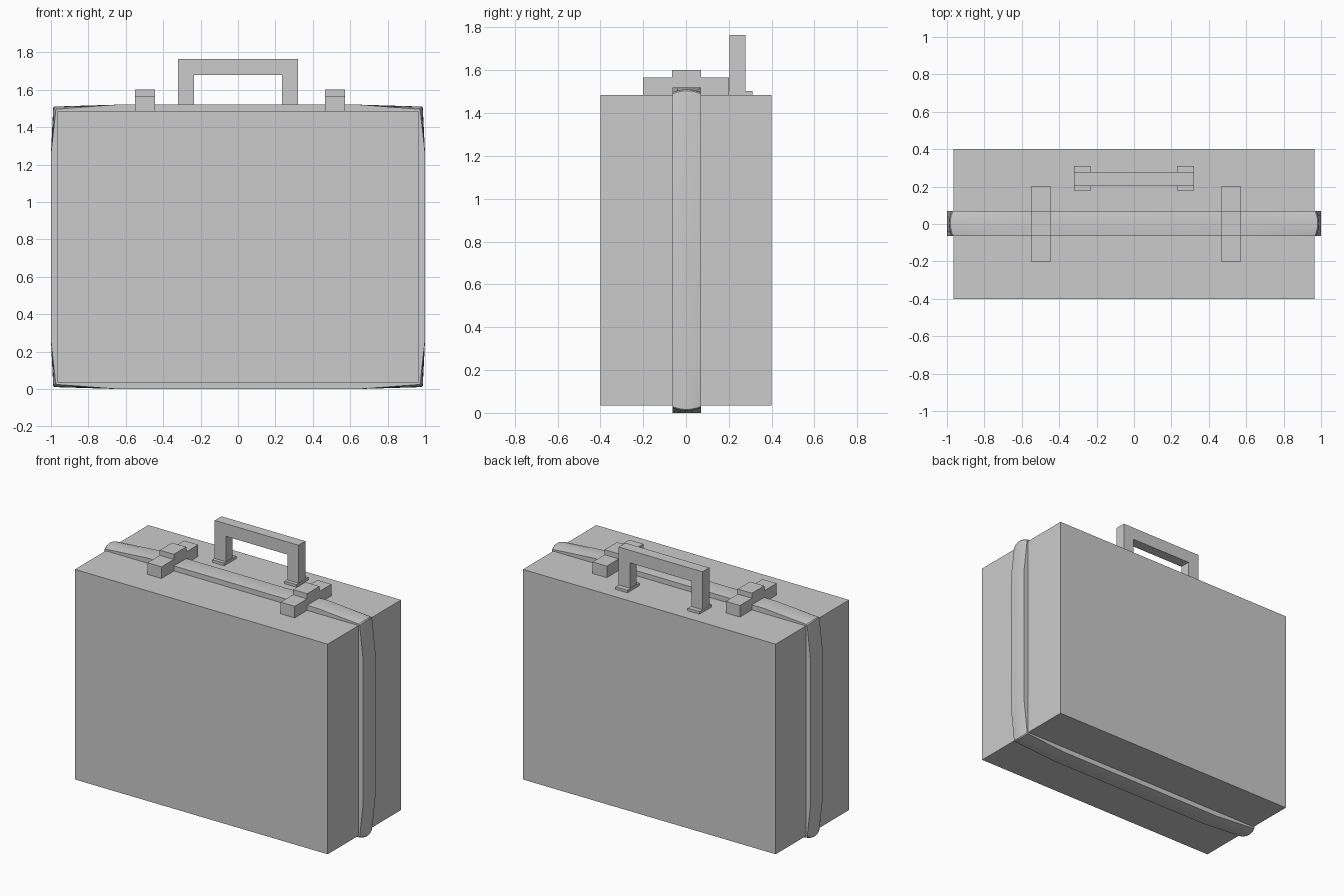
import bpy
import bmesh

cube = bpy.data.objects.get("Cube")
if cube:
    bpy.data.objects.remove(cube, do_unlink=True)

grey = bpy.data.materials.new("plain_grey")
grey.use_nodes = True
colour = (0.6, 0.6, 0.6, 1)
grey.diffuse_color = colour
grey.node_tree.nodes["Principled BSDF"].inputs["Base Color"].default_value = colour


def finish(name, bm):
    bmesh.ops.recalc_face_normals(bm, faces=bm.faces)
    mesh = bpy.data.meshes.new(name)
    bm.to_mesh(mesh)
    bm.free()
    mesh.materials.append(grey)
    obj = bpy.data.objects.new(name, mesh)
    bpy.context.collection.objects.link(obj)
    return obj


def loft(name, rings):
    """Join equal closed rings of points and cap both ends."""
    bm = bmesh.new()
    rows = [[bm.verts.new(p) for p in ring] for ring in rings]
    n = len(rows[0])
    for a, b in zip(rows, rows[1:]):
        for i in range(n):
            j = (i + 1) % n
            bm.faces.new((a[i], a[j], b[j], b[i]))
    bm.faces.new(rows[0])
    bm.faces.new(rows[-1])
    return finish(name, bm)


def prism(name, outline, axis, lo, hi):
    """Extrude a 2D outline along x or y."""
    def place(p, t):
        return (t, p[0], p[1]) if axis == "x" else (p[0], t, p[1])
    return loft(name, [[place(p, t) for p in outline] for t in (lo, hi)])


def box(name, x, y, z):
    outline = [(x[0], z[0]), (x[1], z[0]), (x[1], z[1]), (x[0], z[1])]
    return prism(name, outline, "y", *y)


# Case body
TOP = 1.485
box("case_body", (-0.965, 0.965), (-0.4, 0.4), (0.035, TOP))

# Raised seam band, crowned and pulled in at the corners
MID = 0.76


def band_ring(y, crown):
    d = 0.014 * crown
    quarter = [(1, 0.5), (0.988 - d, 0.744 - d), (0.982 - d, 0.75 - d), (0.65, 0.76)]
    right = quarter + [(-x, z) for x, z in reversed(quarter)]
    loop = right + [(-x, -z) for x, z in right]
    return [(x, y, MID + z) for x, z in loop]


steps = 6
rings = []
for i in range(steps + 1):
    t = 2 * i / steps - 1
    rings.append(band_ring(0.003 + 0.067 * t, t * t))
band = loft("seam_band", rings)
bpy.ops.object.select_all(action="DESELECT")
band.select_set(True)
bpy.context.view_layer.objects.active = band
bpy.ops.object.shade_smooth_by_angle(angle=0.35)

# Stepped latches bridging the band
latch = [(-0.2, TOP), (0.2, TOP), (0.2, 1.565), (0.07, 1.565),
         (0.07, 1.6), (-0.065, 1.6), (-0.065, 1.565), (-0.2, 1.565)]
for side, x in (("left", 0.519), ("right", -0.498)):
    prism(side + "_latch", latch, "x", x - 0.054, x + 0.054)

# Carrying handle with mounting plates
OUT, INN = 0.32, 0.235
handle = [(-OUT, TOP), (-INN, TOP), (-INN, 1.678), (INN, 1.678),
          (INN, TOP), (OUT, TOP), (OUT, 1.765), (-OUT, 1.765)]
prism("handle", handle, "y", 0.203, 0.277)
for side, s in (("left", 1), ("right", -1)):
    xs = sorted((s * 0.23, s * 0.321))
    box(side + "_handle_plate", xs, (0.178, 0.31), (TOP - 0.01, 1.503))
